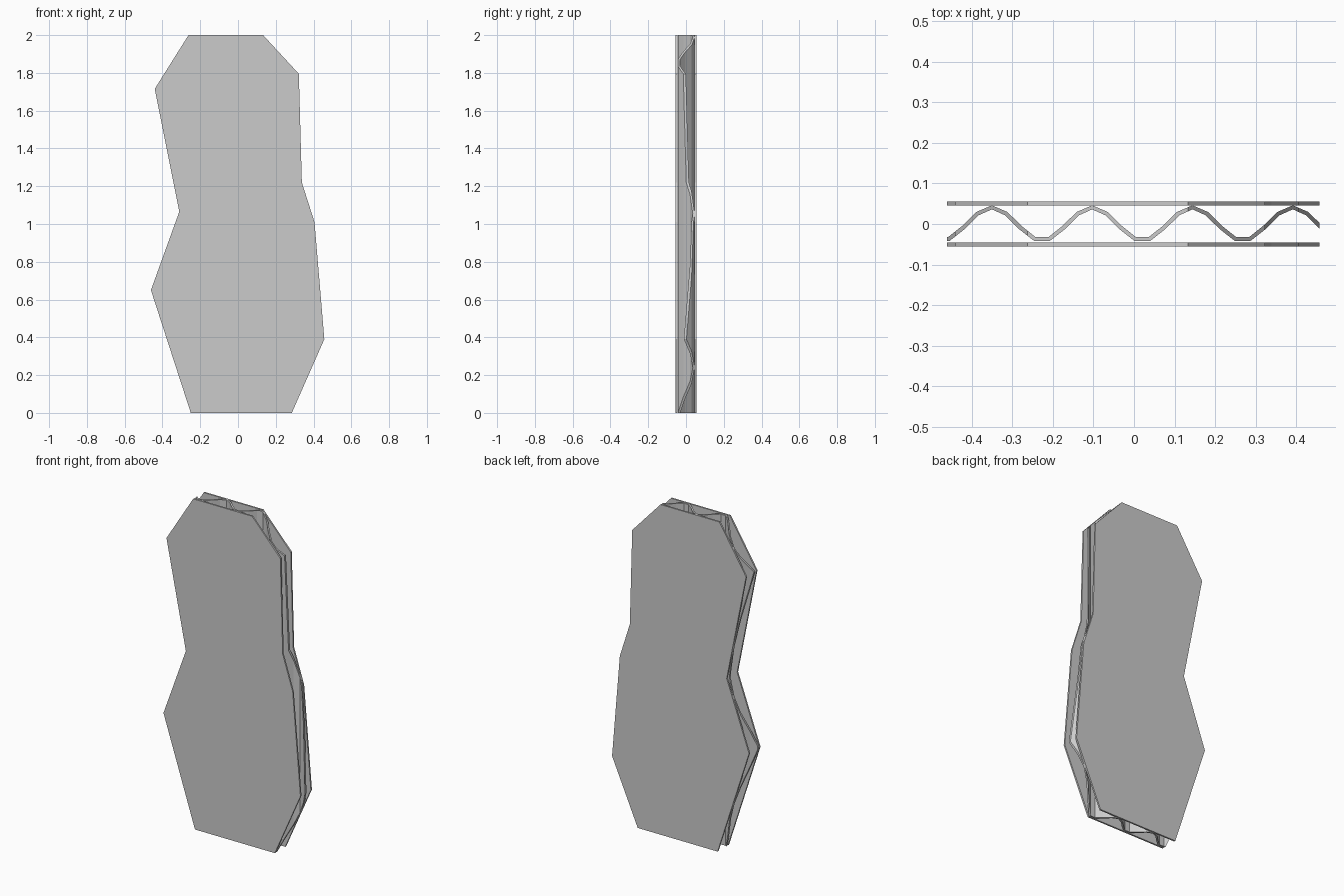
import bpy, bmesh, math

if "Cube" in bpy.data.objects:
    bpy.data.objects.remove(bpy.data.objects["Cube"])

# Front outline (x, z), counter-clockwise from the bottom left
OUTLINE = [(-0.25, 0), (0.285, 0), (0.457, 0.39), (0.405, 1.01), (0.338, 1.22),
           (0.322, 1.795), (0.133, 2), (-0.262, 2), (-0.441, 1.715),
           (-0.311, 1.065), (-0.461, 0.65)]


def extrude(name, points, direction):
    """Closed prism from a flat polygon of 3D points."""
    bm = bmesh.new()
    face = bm.faces.new([bm.verts.new(p) for p in points])
    geo = bmesh.ops.extrude_face_region(bm, geom=[face])["geom"]
    bmesh.ops.translate(bm, vec=direction,
                        verts=[v for v in geo if isinstance(v, bmesh.types.BMVert)])
    bmesh.ops.recalc_face_normals(bm, faces=bm.faces)
    mesh = bpy.data.meshes.new(name)
    bm.to_mesh(mesh)
    bm.free()
    obj = bpy.data.objects.new(name, mesh)
    bpy.context.collection.objects.link(obj)
    return obj


def slab(name, y0, y1):
    return extrude(name, [(x, y0, z) for x, z in OUTLINE], (0, y1 - y0, 0))


# Flat outer sheets
slab("front_sheet", -0.055, -0.045)
slab("back_sheet", 0.045, 0.055)

# Corrugated middle: seven straight segments per wave, offset to even thickness
PERIOD, PEAK, AMP, HALF = 0.247, -0.35, 0.041, 0.005
step = PERIOD / 7
line = [(PEAK + i * step, AMP * math.cos(2 * math.pi * i / 7)) for i in range(-5, 26)]
upper, lower = [], []
for i in range(1, len(line) - 1):
    x, y = line[i]
    slope = math.atan2(line[i + 1][1] - line[i - 1][1], line[i + 1][0] - line[i - 1][0])
    nx, ny = -math.sin(slope) * HALF, math.cos(slope) * HALF
    upper.append((x + nx, y + ny, -0.1))
    lower.append((x - nx, y - ny, -0.1))
core = extrude("corrugated_core", lower + upper[::-1], (0, 0, 2.2))

# Trim the core to the same outline
cutter = slab("core_trimmer", -0.2, 0.2)
cutter.hide_render = True
mod = core.modifiers.new("trim", "BOOLEAN")
mod.operation = "INTERSECT"
mod.solver = "EXACT"
mod.object = cutter
bpy.context.view_layer.objects.active = core
bpy.ops.object.modifier_apply(modifier="trim")
bpy.data.objects.remove(cutter)
